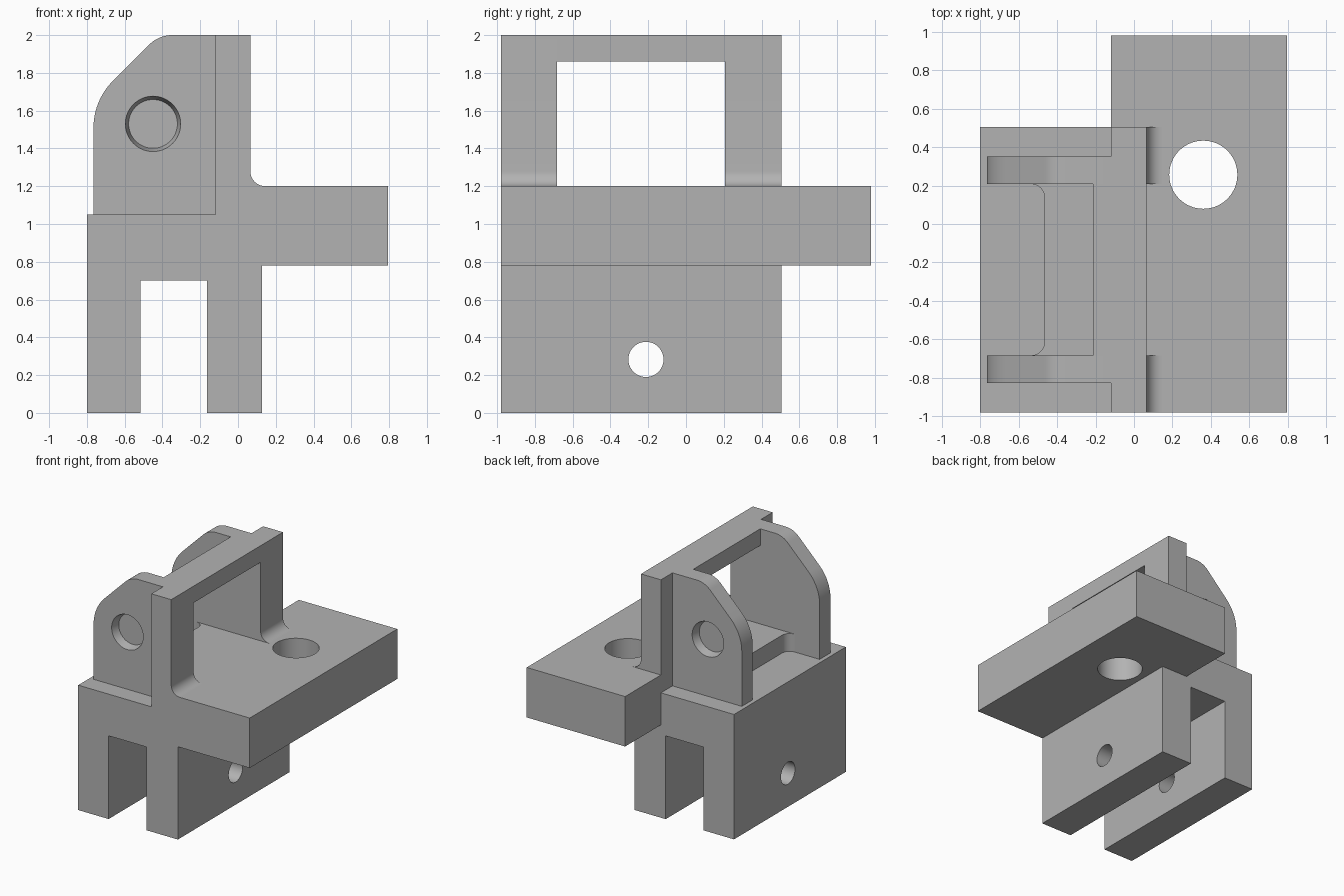
import bpy, bmesh
from math import sin, cos, radians, pi
from mathutils import Vector, Matrix

if "Cube" in bpy.data.objects:
    bpy.data.objects.remove(bpy.data.objects["Cube"])

grey = bpy.data.materials.new("plain_grey")
grey.use_nodes = True
colour = (0.45, 0.45, 0.45, 1)
grey.diffuse_color = colour
grey.node_tree.nodes["Principled BSDF"].inputs["Base Color"].default_value = colour

MID_Y = -0.2375          # centre plane of base, frame and ears
HALF = 0.7425            # half depth of base and frame
GAP = 0.445              # half width of the opening
FRONT, BACK = MID_Y - HALF, MID_Y + HALF
PLATE_TOP, SHELF = 1.2, 1.05
FRAME_L, FRAME_R = -0.12, 0.065


def arc(cx, cy, r, a0, a1, n=10):
    """Points on a circular arc, angles in degrees."""
    angles = [radians(a0 + (a1 - a0) * i / n) for i in range(n + 1)]
    return [(cx + r * cos(a), cy + r * sin(a)) for a in angles]


def finish(name, bm):
    bmesh.ops.recalc_face_normals(bm, faces=bm.faces)
    mesh = bpy.data.meshes.new(name)
    bm.to_mesh(mesh)
    bm.free()
    mesh.materials.append(grey)
    obj = bpy.data.objects.new(name, mesh)
    bpy.context.collection.objects.link(obj)
    return obj


def prism(name, profile, low, high, axis):
    """Extrude a flat profile along 'y' (profile in x, z) or 'z' (profile in x, y)."""
    def place(a, b, c):
        return Vector((a, c, b) if axis == "y" else (a, b, c))
    bm = bmesh.new()
    face = bm.faces.new([bm.verts.new(place(a, b, low)) for a, b in profile])
    new = bmesh.ops.extrude_face_region(bm, geom=[face])["geom"]
    bmesh.ops.translate(bm, vec=place(0, 0, high - low),
                        verts=[v for v in new if isinstance(v, bmesh.types.BMVert)])
    return finish(name, bm)


def box(name, x0, x1, y0, y1, z0, z1):
    return prism(name, [(x0, z0), (x1, z0), (x1, z1), (x0, z1)], y0, y1, "y")


def drill(target, start, end, r0, r1):
    """Cut a round or tapered hole from start to end."""
    start, end = Vector(start), Vector(end)
    way = end - start
    turn = way.to_track_quat("Z", "Y").to_matrix().to_4x4()
    bm = bmesh.new()
    bmesh.ops.create_cone(bm, cap_ends=True, segments=64, radius1=r0, radius2=r1,
                          depth=way.length,
                          matrix=Matrix.Translation((start + end) / 2) @ turn)
    cutter = finish("hole_cutter", bm)
    cutter.hide_render = True
    mod = target.modifiers.new("hole", "BOOLEAN")
    mod.operation, mod.solver, mod.object = "DIFFERENCE", "EXACT", cutter
    bpy.context.view_layer.objects.active = target
    bpy.ops.object.modifier_apply(modifier=mod.name)
    bpy.data.objects.remove(cutter)


# Forked base with a cross-pin hole through both legs
base = prism("forked_base", [
    (-0.8, 0), (-0.517, 0), (-0.517, 0.7), (-0.165, 0.7), (-0.165, 0), (0.127, 0),
    (0.127, 0.78), (FRAME_L, 0.78), (FRAME_L, SHELF), (-0.8, SHELF)], FRONT, BACK, "y")
drill(base, (-1, -0.212, 0.283), (1, -0.212, 0.283), 0.093, 0.093)

# Side plate with a vertical bolt hole
plate = box("side_plate", FRAME_L, 0.795, FRONT, -FRONT, 0.78, PLATE_TOP)
drill(plate, (0.36, 0.256, 0.5), (0.36, 0.256, 1.5), 0.177, 0.177)

# Raised floor between the ears, with rounded inner corners
r = 0.07
lo, hi, edge = MID_Y - GAP, MID_Y + GAP, -0.465
floor_profile = ([(FRAME_L, lo), (FRAME_L, hi)]
                 + arc(edge - r, hi - r, r, 90, 0)
                 + arc(edge - r, lo + r, r, 0, -90))
floor = prism("raised_floor", floor_profile, SHELF, PLATE_TOP, "z")

# Top beam joining the posts
beam = box("top_beam", -0.213, FRAME_R, lo, hi, 1.86, 2)

# Profiles of the filleted posts and the rounded ears
f = 0.08
post_profile = ([(FRAME_L, 2), (FRAME_L, PLATE_TOP)]
                + arc(FRAME_R + f, PLATE_TOP + f, f, 270, 180)
                + [(FRAME_R, 2)])
big, small = 0.35, 0.17
ear_profile = ([(FRAME_L, SHELF), (-0.765, SHELF)]
               + arc(-0.765 + big, 1.51, big, 180, 135)
               + arc(-0.349, 2 - small, small, 135, 90)
               + [(FRAME_L, 2)])

parts = [base, plate, floor, beam]
for side, word in ((-1, "front"), (1, "back")):
    inner = MID_Y + side * GAP
    outer = MID_Y + side * 0.589
    parts.append(prism(word + "_post", post_profile, inner, MID_Y + side * HALF, "y"))
    ear = prism(word + "_ear", ear_profile, inner, outer, "y")
    # Shallow tapered socket on the outer face
    drill(ear, (-0.45, outer + side * 0.01, 1.53), (-0.45, outer - side * 0.07, 1.53),
          0.149, 0.129)
    parts.append(ear)

# Smooth the curved faces and keep the corners crisp
bpy.ops.object.select_all(action="DESELECT")
for part in parts:
    part.select_set(True)
bpy.context.view_layer.objects.active = base
bpy.ops.object.shade_smooth_by_angle(angle=radians(30))
